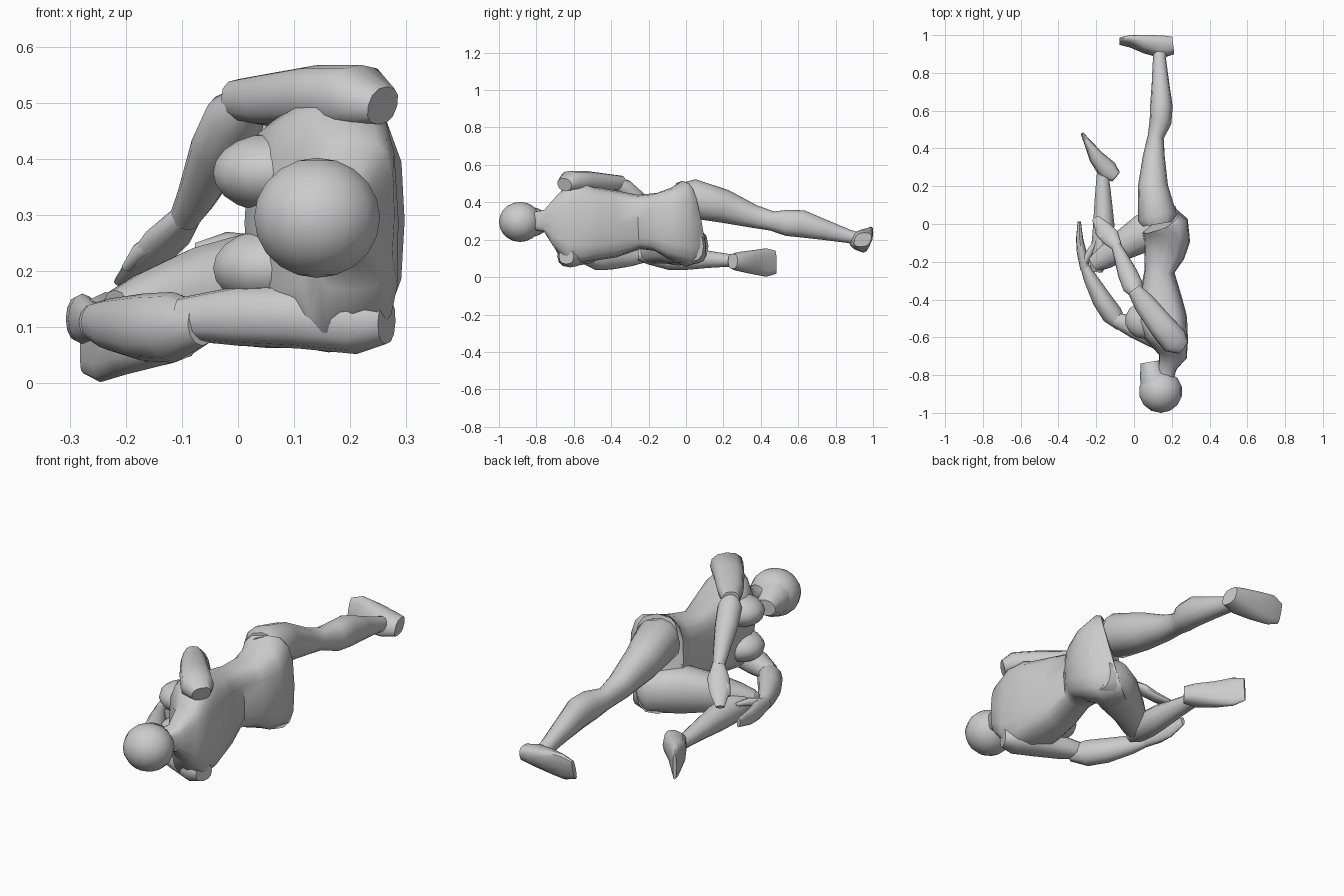
import bpy, bmesh, math
from mathutils import Vector


def finish(bm, name):
    bmesh.ops.recalc_face_normals(bm, faces=bm.faces)
    me = bpy.data.meshes.new(name)
    bm.to_mesh(me)
    bm.free()
    ob = bpy.data.objects.new(name, me)
    bpy.context.collection.objects.link(ob)
    bpy.ops.object.select_all(action='DESELECT')
    ob.select_set(True)
    bpy.context.view_layer.objects.active = ob
    bpy.ops.object.shade_smooth_by_angle(angle=math.radians(50))
    return ob


def loft(name, rings, power=1.0, sides=12, lean=0.0):
    """Rings are (x, y, z, half width, half height); lean shears y with height."""
    bm = bmesh.new()
    c = [Vector(r[:3]) for r in rings]
    loops = []
    for i, r in enumerate(rings):
        d = (c[min(i + 1, len(c) - 1)] - c[max(i - 1, 0)]).normalized()
        side = d.cross(Vector((0, 0, 1))).normalized()
        up = side.cross(d)
        loop = []
        for k in range(sides):
            t = 2 * math.pi * k / sides
            u, v = math.cos(t), math.sin(t)
            u = math.copysign(abs(u) ** power, u)
            v = math.copysign(abs(v) ** power, v)
            p = c[i] + side * u * r[3] + up * v * r[4]
            p.y += lean * (p.z - c[i].z)
            loop.append(bm.verts.new(p))
        loops.append(loop)
    for a, b in zip(loops, loops[1:]):
        for k in range(sides):
            j = (k + 1) % sides
            bm.faces.new((a[k], a[j], b[j], b[k]))
    bm.faces.new(loops[0])
    bm.faces.new(loops[-1][::-1])
    return finish(bm, name)


def ball(name, loc, scale, seg=14, rings=10):
    bm = bmesh.new()
    bmesh.ops.create_uvsphere(bm, u_segments=seg, v_segments=rings, radius=1)
    for v in bm.verts:
        v.co = Vector(loc) + Vector(a * b for a, b in zip(v.co, scale))
    return finish(bm, name)


# Head with chin, lying on its side
ball("head", (.141, -.887, .295), (.115, .113, .107))
loft("jaw", [(.125, -.87, .295, .092, .095), (.095, -.79, .295, .066, .072),
             (.085, -.73, .295, .05, .038)])

# Neck, chest, waist and pelvis
loft("torso", [(.165, -.81, .30, .045, .05), (.18, -.75, .30, .05, .06),
               (.205, -.70, .30, .075, .135), (.197, -.64, .293, .092, .213),
               (.17, -.57, .287, .12, .217), (.145, -.50, .285, .135, .20),
               (.14, -.38, .285, .11, .18), (.135, -.25, .295, .08, .145),
               (.16, -.16, .295, .108, .155), (.175, -.09, .29, .122, .19),
               (.165, -.01, .285, .125, .23), (.14, .022, .295, .10, .225)],
     power=.62, sides=16)
for label, z in (("upper", .375), ("lower", .205)):
    ball(label + "_breast", (.06, -.51, z), (.107, .10, .07))

# Straight upper leg with flexed foot
loft("upper_leg", [(.13, .0, .42, .085, .09), (.125, .03, .42, .105, .105),
                   (.10, .20, .38, .08, .09), (.105, .36, .325, .058, .062),
                   (.115, .46, .30, .043, .052), (.14, .54, .29, .058, .07),
                   (.145, .62, .285, .06, .073), (.14, .75, .25, .046, .053),
                   (.135, .87, .218, .035, .036), (.14, .94, .20, .034, .033)], power=.92)
loft("upper_foot", [(.207, .945, .20, .045, .038), (.15, .938, .20, .058, .05),
                    (.06, .952, .20, .044, .062), (-.02, .968, .20, .024, .07),
                    (-.077, .968, .20, .012, .05)], power=.75, lean=.28)

# Bent lower leg with foot
loft("lower_thigh", [(.235, .035, .165, .06, .08), (.18, .022, .165, .108, .10),
                     (.05, -.05, .17, .10, .107), (-.07, -.12, .157, .077, .085),
                     (-.16, -.18, .135, .062, .064), (-.215, -.215, .125, .042, .042)],
     power=.85)
loft("lower_shin", [(-.195, -.255, .12, .028, .03), (-.19, -.20, .12, .05, .052),
                    (-.165, -.09, .105, .058, .066), (-.16, 0, .10, .056, .062),
                    (-.163, .12, .095, .046, .046), (-.165, .22, .09, .036, .035),
                    (-.16, .29, .085, .034, .033)])
loft("lower_foot", [(-.095, .25, .085, .032, .04), (-.14, .285, .083, .055, .052),
                    (-.20, .355, .08, .04, .064), (-.245, .43, .078, .02, .076),
                    (-.275, .48, .08, .008, .062)], power=.75)

# Upper arm reaching down over the belly
loft("top_upper_arm", [(.258, -.65, .495, .045, .035), (.215, -.62, .51, .075, .058),
                       (.14, -.53, .512, .068, .055), (.055, -.42, .505, .058, .047),
                       (0, -.345, .505, .038, .037)], power=.85)
loft("top_forearm", [(.025, -.38, .51, .03, .03), (-.005, -.33, .475, .055, .05),
                     (-.035, -.26, .415, .052, .048), (-.075, -.16, .33, .035, .034),
                     (-.095, -.115, .295, .027, .027)])
loft("top_hand", [(-.09, -.12, .30, .028, .024), (-.125, -.07, .26, .05, .025),
                  (-.16, -.03, .22, .046, .02), (-.205, .03, .18, .02, .01)])
loft("top_thumb", [(-.115, -.09, .27, .02, .02), (-.175, -.065, .235, .018, .016),
                   (-.2, -.04, .205, .008, .008)], sides=8)

# Lower arm under the chest
loft("bottom_upper_arm", [(.265, -.64, .11, .042, .04), (.215, -.62, .112, .072, .06),
                          (.11, -.59, .12, .066, .058), (0, -.545, .12, .058, .053),
                          (-.10, -.505, .115, .038, .038)], power=.85)
loft("bottom_forearm", [(-.065, -.54, .105, .032, .038), (-.115, -.48, .10, .056, .063),
                        (-.17, -.40, .10, .052, .06), (-.23, -.29, .105, .037, .046),
                        (-.26, -.225, .11, .025, .033)])
loft("bottom_hand", [(-.258, -.24, .11, .026, .032), (-.277, -.15, .115, .026, .045),
                     (-.288, -.08, .115, .019, .04), (-.29, .012, .12, .009, .022)])
loft("bottom_thumb", [(-.262, -.20, .13, .02, .02), (-.235, -.15, .145, .018, .018),
                      (-.205, -.09, .145, .008, .009)], sides=8)
